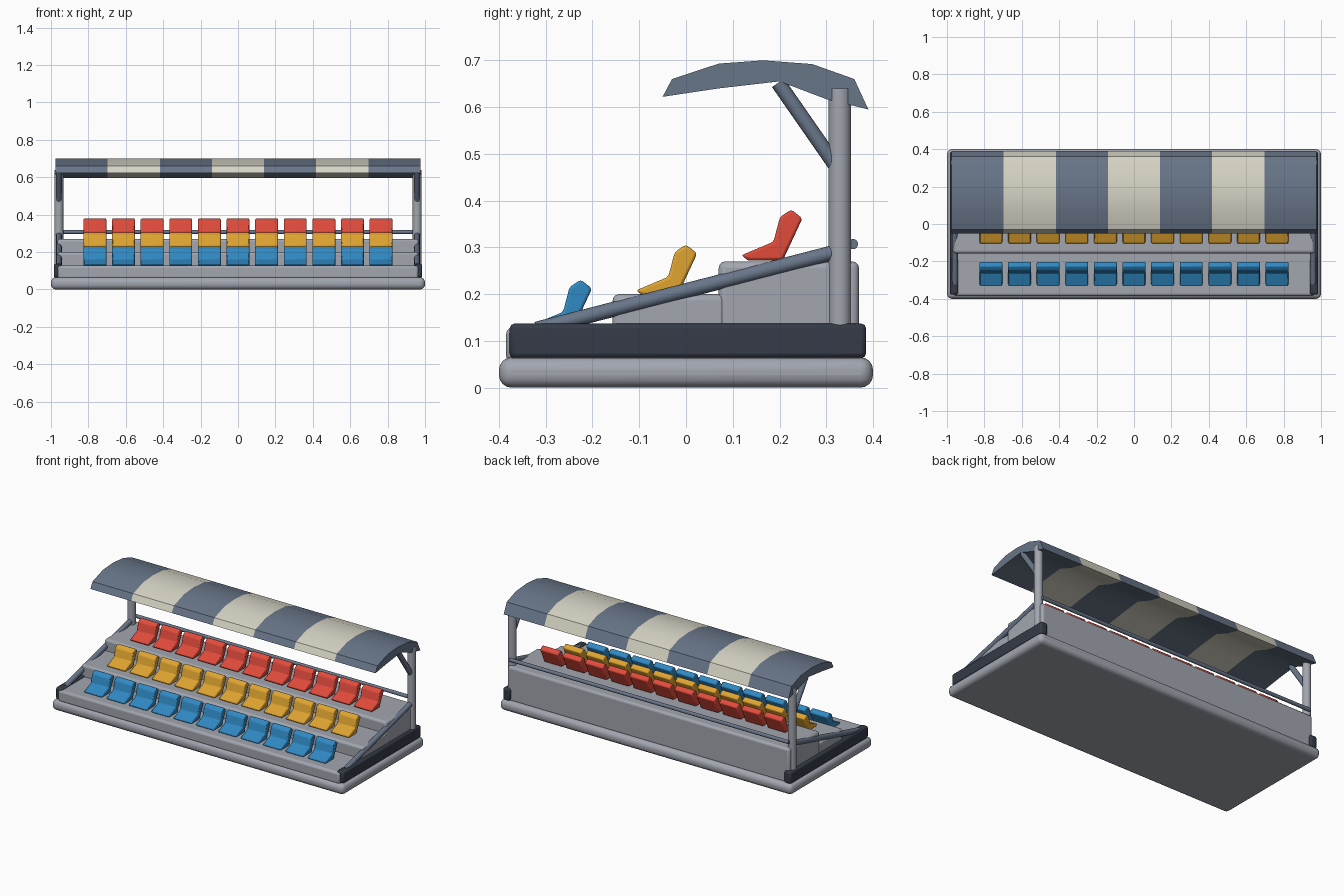
import bpy
import bmesh
from math import radians
from mathutils import Vector

cube = bpy.data.objects.get("Cube")
if cube:
    bpy.data.objects.remove(cube, do_unlink=True)


def material(name, rgb):
    m = bpy.data.materials.new(name)
    m.use_nodes = True
    color = (*rgb, 1)
    m.diffuse_color = color
    bsdf = next(n for n in m.node_tree.nodes if n.type == 'BSDF_PRINCIPLED')
    bsdf.inputs["Base Color"].default_value = color
    return m


GREY = material("light grey", (.36, .38, .43))
NAVY = material("dark navy", (.035, .043, .063))
SLATE = material("slate blue", (.14, .18, .25))
CREAM = material("cream", (.68, .66, .56))
BLUE = material("seat blue", (.03, .25, .55))
YELLOW = material("seat yellow", (.74, .37, .03))
RED = material("seat red", (.75, .07, .045))


def finish(name, bm, mat, bevel=0, segments=2):
    bmesh.ops.recalc_face_normals(bm, faces=bm.faces)
    mesh = bpy.data.meshes.new(name)
    bm.to_mesh(mesh)
    bm.free()
    mesh.materials.append(mat)
    ob = bpy.data.objects.new(name, mesh)
    bpy.context.collection.objects.link(ob)
    if bevel:
        mod = ob.modifiers.new("Bevel", 'BEVEL')
        mod.width = bevel
        mod.segments = segments
        mod.limit_method = 'ANGLE'
        mod.angle_limit = radians(40)
    bpy.ops.object.select_all(action='DESELECT')
    ob.select_set(True)
    bpy.context.view_layer.objects.active = ob
    bpy.ops.object.shade_smooth_by_angle(angle=radians(40))
    return ob


def box(name, lo, hi, mat, bevel, segments=2):
    bm = bmesh.new()
    bmesh.ops.create_cube(bm, size=1)
    for v in bm.verts:
        v.co = Vector([(a + b) / 2 + c * (b - a) for a, b, c in zip(lo, hi, v.co)])
    return finish(name, bm, mat, bevel, segments)


def rod(name, start, end, radius, mat):
    a, b = Vector(start), Vector(end)
    bm = bmesh.new()
    bmesh.ops.create_cone(bm, cap_ends=True, segments=16, radius1=radius,
                          radius2=radius, depth=(b - a).length)
    turn = (b - a).to_track_quat('Z', 'Y')
    for v in bm.verts:
        v.co = turn @ v.co + (a + b) / 2
    return finish(name, bm, mat)


def extrude_profile(name, points, x0, x1, mat, bevel=0):
    """Side outline of (y, z) points, extruded along x."""
    bm = bmesh.new()
    face = bm.faces.new([bm.verts.new((x0, y, z)) for y, z in points])
    moved = bmesh.ops.extrude_face_region(bm, geom=[face])["geom"]
    bmesh.ops.translate(bm, vec=(x1 - x0, 0, 0),
                        verts=[g for g in moved if isinstance(g, bmesh.types.BMVert)])
    return finish(name, bm, mat, bevel)


# Base slab and the three tiers
box("base_slab", (-1, -.4, 0), (1, .4, .065), GREY, .027, 4)
TIERS = [(-.385, -.14, .128), (-.157, .085, .2), (.07, .37, .27)]
for i, (front, back, top) in enumerate(TIERS, 1):
    box(f"tier_{i}", (-.965, front, .055), (.965, back, top), GREY, .014, 3)

# Side beams, railings, posts and braces
for side, s in (("left", 1), ("right", -1)):
    x = .958 * s
    box(f"{side}_beam", (min(.94 * s, .985 * s), -.377, .063),
        (max(.94 * s, .985 * s), .385, .137), NAVY, .01)
    rod(f"{side}_railing", (x, -.32, .125), (x, .32, .29), .016, SLATE)
    rod(f"{side}_post", (x, .329, .12), (x, .329, .64), .024, GREY)
    rod(f"{side}_brace", (x, .197, .652), (x, .32, .475), .016, SLATE)
rod("back_railing", (-.955, .357, .307), (.955, .357, .307), .011, SLATE)

# Striped canopy
CANOPY = [(-.05, .622), (-.03, .66), (.07, .693), (.165, .7), (.27, .692),
          (.36, .66), (.39, .595), (.3, .617), (.2, .655), (.07, .64)]
PANELS = 7
width = 1.95 / PANELS
for i in range(PANELS):
    x0 = -.975 + i * width
    extrude_profile(f"canopy_panel_{i + 1}", CANOPY, x0, x0 + width,
                    CREAM if i % 2 else SLATE)

# Rows of seats, each one step further back and up
SEAT = [(-.107, .208), (-.092, .197), (-.018, .197), (.024, .287),
        (.0, .306), (-.024, .29), (-.038, .237)]
for row, mat in enumerate((BLUE, YELLOW, RED)):
    outline = [(y + .225 * (row - 1), z + .075 * (row - 1)) for y, z in SEAT]
    for col in range(11):
        x = (col - 5) * .153
        extrude_profile(f"seat_row_{row + 1}_{col + 1}", outline,
                        x - .061, x + .061, mat, .006)
